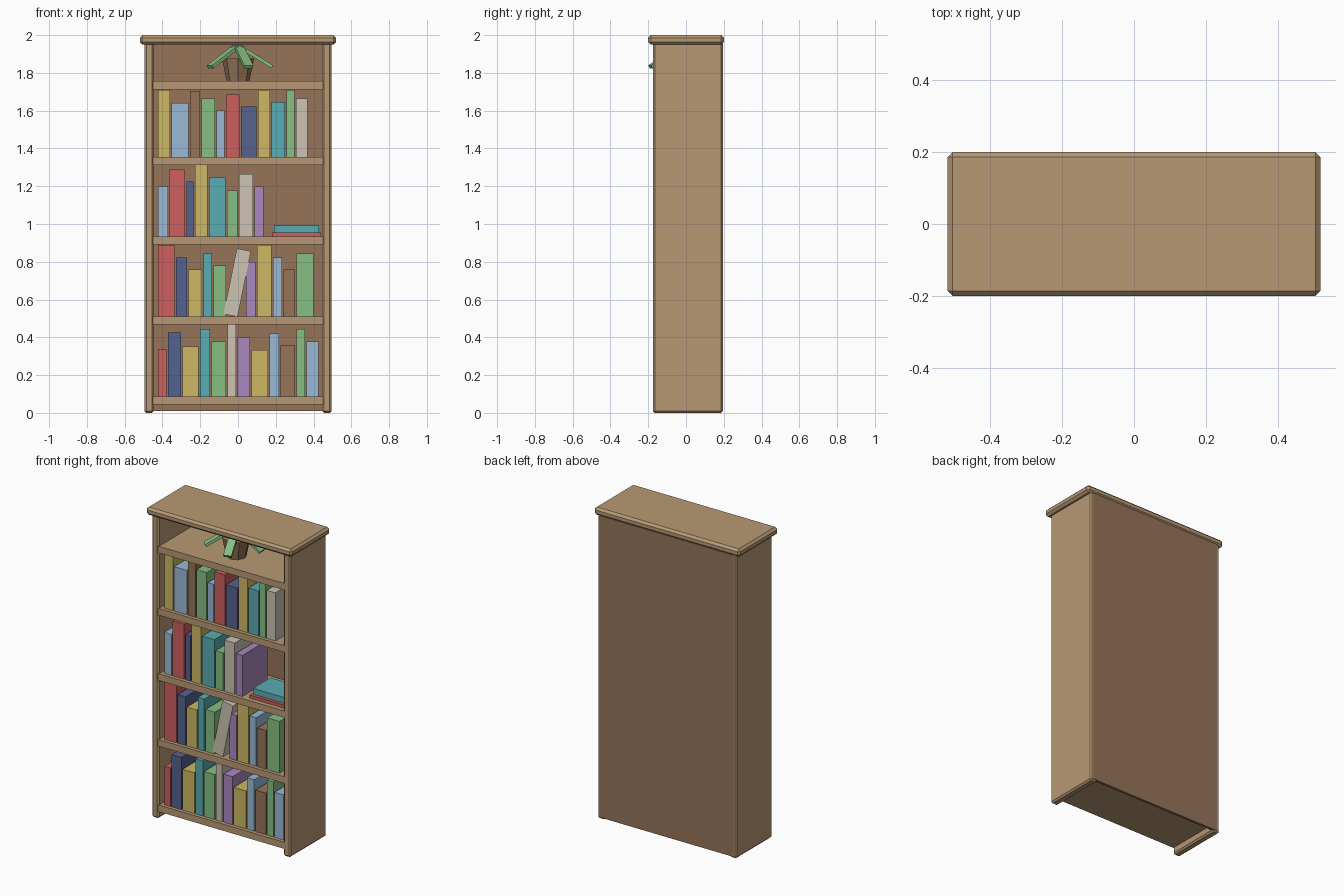
import bpy
import bmesh
import math
from mathutils import Matrix, Vector

if "Cube" in bpy.data.objects:
    bpy.data.objects.remove(bpy.data.objects["Cube"], do_unlink=True)

PALETTE = {
    "wood": "B89974", "brown": "967459", "red": "CD5F5D", "sky": "9ABAD6",
    "yellow": "CDB865", "green": "86BF82", "navy": "56628E", "teal": "5AACB2",
    "cream": "CCC3B4", "purple": "AA87BF",
}


def linear(code):
    values = [int(code[i:i + 2], 16) / 255 for i in (0, 2, 4)]
    return [((v + 0.055) / 1.055) ** 2.4 for v in values] + [1.0]


def make_material(name, code):
    mat = bpy.data.materials.new(name)
    mat.use_nodes = True
    mat.diffuse_color = linear(code)
    bsdf = next(n for n in mat.node_tree.nodes if n.type == "BSDF_PRINCIPLED")
    bsdf.inputs["Base Color"].default_value = linear(code)
    return mat


MATERIALS = {name: make_material(name, code) for name, code in PALETTE.items()}


def add_object(name, bm, colour, bevel=0):
    mesh = bpy.data.meshes.new(name)
    bm.to_mesh(mesh)
    bm.free()
    mesh.materials.append(MATERIALS[colour])
    obj = bpy.data.objects.new(name, mesh)
    bpy.context.collection.objects.link(obj)
    if bevel:
        mod = obj.modifiers.new("chamfer", "BEVEL")
        mod.width = bevel
        mod.segments = 1
    return obj


def box(name, colour, x, y, z, bevel=0):
    """Box from (min, max) ranges, with its origin at the centre."""
    ranges = (x, y, z)
    bm = bmesh.new()
    bmesh.ops.create_cube(bm, size=1)
    bmesh.ops.scale(bm, vec=[b - a for a, b in ranges], verts=bm.verts)
    obj = add_object(name, bm, colour, bevel)
    obj.location = [(a + b) / 2 for a, b in ranges]
    return obj


# Cabinet
box("top_board", "wood", (-0.52, 0.52), (-0.2, 0.2), (1.95, 2), 0.014)
for side, inner, outer in (("left", 0.445, 0.495), ("right", -0.495, -0.445)):
    box(side + "_side_panel", "wood", (inner, outer), (-0.175, 0.195), (0, 1.96), 0.01)
box("back_panel", "brown", (-0.475, 0.475), (0.18, 0.196), (0.01, 1.955))

SHELF_TOPS = {"bottom": 0.088, "lower": 0.51, "middle": 0.934, "upper": 1.355, "top": 1.756}
for name, z in SHELF_TOPS.items():
    box(name + "_shelf", "wood", (-0.46, 0.46), (-0.17, 0.185), (z - 0.043, z))

# Upright books: colour, pitch and height in hundredths
BOOKS = {
    "upper": [
        ("yellow", 7, 35.5), ("sky", 10, 28.6), ("brown", 6, 35), ("green", 8, 31),
        ("sky", 5, 24.7), ("red", 8, 33), ("navy", 9, 26.8), ("yellow", 7, 35.5),
        ("teal", 8, 29), ("green", 5, 35.5), ("cream", 7, 31)],
    "middle": [
        ("sky", 6, 26.5), ("red", 9, 35.5), ("navy", 4.5, 29), ("yellow", 7.5, 37.8),
        ("teal", 9.5, 31.3), ("green", 6.3, 24.4), ("cream", 8.2, 33), ("purple", 5.5, 26.5)],
    "lower": [
        ("red", 9.5, 37.8), ("navy", 6.5, 31.3), ("yellow", 8, 25), ("teal", 5.3, 33.4),
        ("green", 7.5, 27), ("gap", 9.7, 0), ("purple", 5.9, 29), ("yellow", 8.4, 37.8),
        ("sky", 5.5, 31.3), ("brown", 7, 25), ("green", 9.7, 33.4)],
    "bottom": [
        ("red", 5.3, 24.7), ("navy", 7.7, 33.7), ("yellow", 9.3, 26.3), ("teal", 6.1, 35.5),
        ("green", 8.4, 29), ("cream", 5.3, 38), ("purple", 7.4, 31), ("yellow", 9.6, 24.4),
        ("sky", 5.8, 33.2), ("brown", 8.5, 26.8), ("green", 5.2, 35.5), ("sky", 7.2, 29)],
}
for shelf, row in BOOKS.items():
    x, z = -0.423, SHELF_TOPS[shelf]
    for colour, pitch, height in row:
        if colour != "gap":
            box(f"{shelf}_{colour}_book", colour, (x, x + pitch / 100 - 0.008),
                (-0.147, 0.11), (z, z + height / 100))
        x += pitch / 100

# Leaning book and the flat stack
leaning = box("leaning_book", "cream", (-0.042, 0.034), (-0.15, 0.1), (0.513, 0.867))
leaning.rotation_euler.y = 0.2
box("flat_lower_book", "red", (0.18, 0.44), (-0.14, 0.08), (0.934, 0.954))
box("flat_upper_book", "teal", (0.19, 0.43), (-0.12, 0.06), (0.954, 0.992))

# Potted plant: tapered pot and five drooping leaves
CENTRE = Vector((0, -0.015, 0))
bm = bmesh.new()
bmesh.ops.create_cone(bm, cap_ends=True, segments=8, radius1=0.06, radius2=0.085, depth=0.12)
pot = add_object("plant_pot", bm, "brown")
pot.location = CENTRE + Vector((0, 0, 1.816))

for i in range(5):
    leaf = box(f"leaf_{i}", "green", (-0.1, 0.1), (-0.025, 0.025), (-0.009, 0.009))
    leaf.matrix_world = (
        Matrix.Translation(CENTRE + Vector((0, 0, 1.885)))
        @ Matrix.Rotation(math.tau * i / 5, 4, "Z")
        @ Matrix.Translation((0.097, 0, 0))
        @ Matrix.Rotation(math.radians(32), 4, "Y"))
